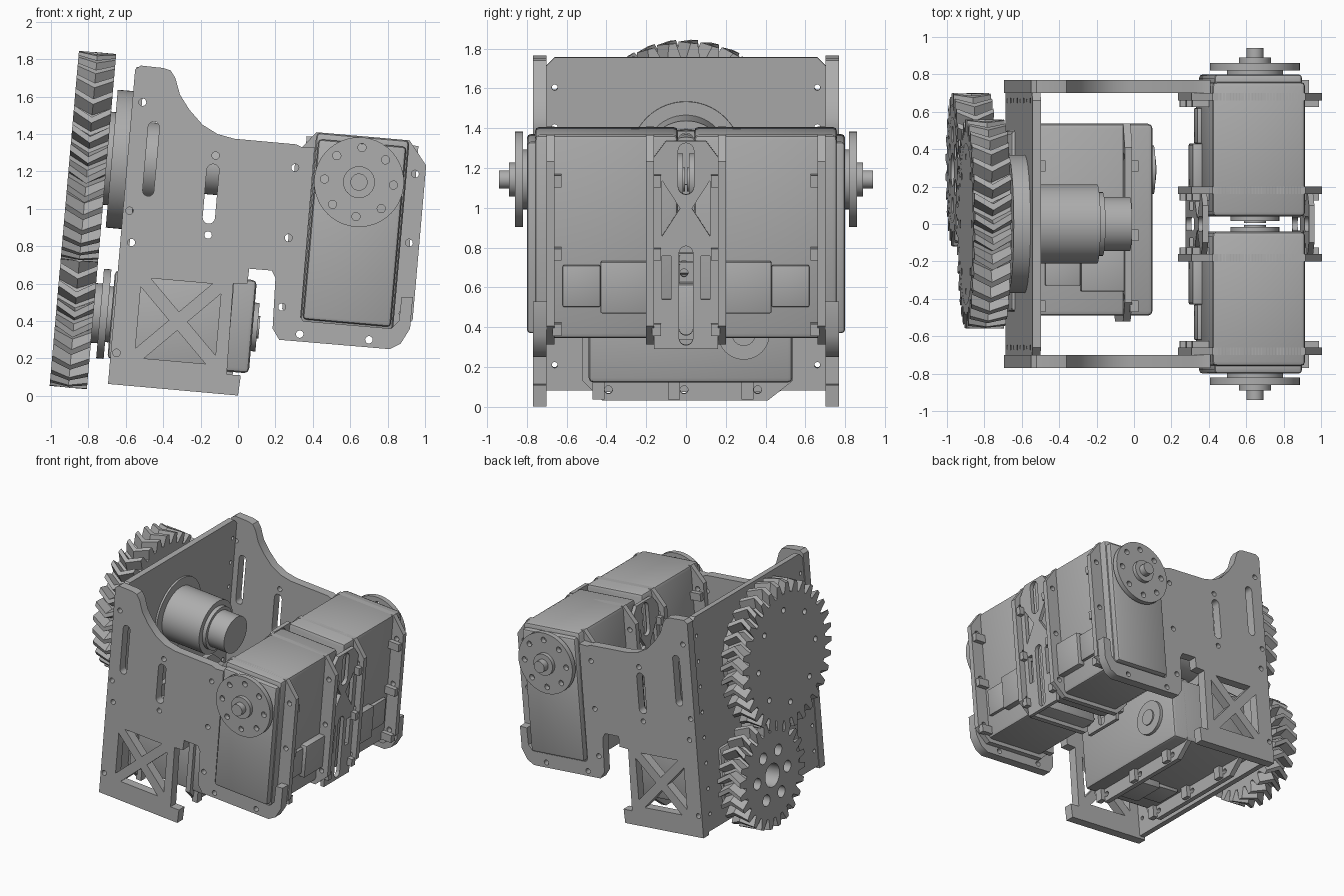
import bpy, bmesh
from math import sin, cos, pi, radians
from mathutils import Matrix, Vector

if "Cube" in bpy.data.objects:
    bpy.data.objects.remove(bpy.data.objects["Cube"], do_unlink=True)

GREY = bpy.data.materials.new("machined_grey")
GREY.use_nodes = True
GREY.diffuse_color = (0.42, 0.42, 0.42, 1)
GREY.node_tree.nodes["Principled BSDF"].inputs["Base Color"].default_value = (0.42, 0.42, 0.42, 1)

T = Matrix.Translation
TILT = radians(5)
BASE = T((-0.69, 0, 0.065)) @ Matrix.Rotation(TILT, 4, "Y")
FLIP = Matrix.Diagonal((1, -1, 1, 1))


def axes(x, y, z):
    return Matrix((x, y, z)).transposed().to_4x4()


ALONG_X = axes((0, 1, 0), (0, 0, 1), (1, 0, 0))   # profile in y-z, depth along x
ALONG_Y = Matrix.Rotation(pi / 2, 4, "X")         # profile in x-z, depth along -y


def finish(name, bm, frame):
    bm.transform(frame)
    bmesh.ops.remove_doubles(bm, verts=bm.verts, dist=1e-5)
    bmesh.ops.recalc_face_normals(bm, faces=bm.faces)
    me = bpy.data.meshes.new(name)
    bm.to_mesh(me)
    bm.free()
    me.materials.clear()
    me.materials.append(GREY)
    me.shade_smooth()
    me.set_sharp_from_angle(angle=radians(32))
    obj = bpy.data.objects.new(name, me)
    bpy.context.collection.objects.link(obj)
    return obj


def box(name, frame, lo, hi, bevel=0):
    bm = bmesh.new()
    bmesh.ops.create_cube(bm, size=1)
    lo, hi = Vector(lo), Vector(hi)
    size = hi - lo
    bm.transform(T((lo + hi) / 2) @ Matrix.Diagonal((*size, 1)))
    if bevel:
        bmesh.ops.bevel(bm, geom=bm.edges[:], offset=bevel, segments=2, affect="EDGES", profile=0.5)
    return finish(name, bm, frame)


def rod(name, frame, r, z0, z1, sides=48):
    bm = bmesh.new()
    bmesh.ops.create_cone(bm, cap_ends=True, segments=sides, radius1=r, radius2=r, depth=z1 - z0)
    bm.transform(T((0, 0, (z0 + z1) / 2)))
    return finish(name, bm, frame)


def circle(x, y, r, n=20):
    return [(x + r * cos(2 * pi * i / n), y + r * sin(2 * pi * i / n)) for i in range(n)]


def ring_holes(count, radius, r):
    return [circle(radius * cos(2 * pi * i / count), radius * sin(2 * pi * i / count), r, 14)
            for i in range(count)]


def slot(x, y, half_len, r, lean=0):
    """Upright slot with round ends, leaning to the right by an angle."""
    pts = [(r * cos(pi * i / 8), half_len - r + r * sin(pi * i / 8)) for i in range(9)]
    pts += [(-a, -b) for a, b in pts]
    return [(x + a * cos(lean) + b * sin(lean), y - a * sin(lean) + b * cos(lean)) for a, b in pts]


def plate(name, frame, loops, z0, z1):
    """Flat profile with holes, extruded from z0 to z1."""
    cu = bpy.data.curves.new(name, "CURVE")
    cu.dimensions, cu.fill_mode, cu.extrude = "2D", "BOTH", (z1 - z0) / 2
    for loop in loops:
        sp = cu.splines.new("POLY")
        sp.points.add(len(loop) - 1)
        for p, (x, y) in zip(sp.points, loop):
            p.co = (x, y, 0, 1)
        sp.use_cyclic_u = True
    tmp = bpy.data.objects.new(name, cu)
    me = bpy.data.meshes.new_from_object(tmp)
    bm = bmesh.new()
    bm.from_mesh(me)
    bpy.data.objects.remove(tmp)
    bpy.data.meshes.remove(me)
    bpy.data.curves.remove(cu)
    return finish(name, bm, frame @ T((0, 0, (z0 + z1) / 2)))


def gear(name, frame, teeth, r, depth, width, web_holes):
    """Herringbone rim plus a drilled web."""
    bm = bmesh.new()
    step = 2 * pi / teeth
    inner = r - depth - 0.05
    rows = []
    for z, twist in ((0, 0), (width / 2, 0.55), (width, 0)):
        row, core = [], []
        for i in range(teeth):
            for frac, rad in ((0, r - depth), (0.24, r - depth), (0.46, r), (0.78, r)):
                a = (i + frac + twist) * step
                row.append(bm.verts.new((rad * cos(a), rad * sin(a), z)))
                core.append(bm.verts.new((inner * cos(a), inner * sin(a), z)))
        rows.append((row, core))
    n = teeth * 4
    for i in range(n):
        j = (i + 1) % n
        for (r0, _), (r1, _) in zip(rows, rows[1:]):
            bm.faces.new((r0[i], r0[j], r1[j], r1[i]))
        for row, core in (rows[0], rows[2]):
            bm.faces.new((row[i], row[j], core[j], core[i]))
    finish(name + "_teeth", bm, frame)
    plate(name + "_web", frame, [circle(0, 0, inner + 0.002, 96)] + web_holes, 0.001, width - 0.001)


def servo(name, frame):
    """Output axis along +z, long side along y, origin on the output face."""
    box(name + "_case", frame, (-0.25, -0.50, -0.76), (0.25, 0.526, -0.04), 0.025)
    box(name + "_cover", frame, (-0.236, -0.477, -0.08), (0.236, 0.49, 0), 0.02)
    # mounting flanges with bolt tabs
    for tag, z in (("outer", -0.14), ("inner", -0.64)):
        rim = [(0.25, 0.526), (0.35, 0.40), (0.35, -0.43), (0.25, -0.53)]
        rim += [(-x, y) for x, y in reversed(rim)]
        holes = [circle(sx * 0.295, y, 0.02, 14) for sx in (-1, 1) for y in (0.35, -0.02, -0.40)]
        plate(f"{name}_{tag}_flange", frame, [rim] + holes, z, z + 0.04)
        for sx in (-1, 1):
            for y in (0.27, -0.10, -0.48):
                x0, x1 = sorted((sx * 0.25, sx * 0.34))
                box(f"{name}_{tag}_tab", frame, (x0, y, z - 0.035), (x1, y + 0.06, z + 0.01))
    # connector housings on both flanks
    for sx in (-1, 1):
        for y0, y1, z0, z1, out in ((-0.37, -0.11, -0.64, -0.37, 0.30), (-0.34, -0.13, -0.37, -0.18, 0.275)):
            x0, x1 = sorted((sx * 0.24, sx * out))
            box(name + "_connector", frame, (x0, y0, z0), (x1, y1, z1), 0.008)
    # output horn and rear idler
    axis = frame @ T((0, 0.28, 0))
    plate(name + "_horn", axis, [circle(0, 0, 0.24, 56)] + ring_holes(8, 0.185, 0.022), 0.02, 0.06)
    rod(name + "_horn_neck", axis, 0.15, -0.01, 0.025)
    rod(name + "_horn_hub", axis, 0.085, 0.05, 0.09, 32)
    rod(name + "_shaft", axis, 0.046, 0.08, 0.14, 24)
    rod(name + "_idler_ring", axis, 0.13, -0.785, -0.75)
    rod(name + "_idler_hub", axis, 0.06, -0.795, -0.77, 24)


# side plates: outline plus cut-outs, one per side
outline = [(-0.695, 0.064), (0, 0.002), (0.015, 0.11), (-0.06, 0.115), (-0.025, 0.60), (0.05, 0.60),
           (0.06, 0.68), (0.18, 0.67), (0.20, 0.63), (0.185, 0.36), (0.22, 0.30), (0.81, 0.25),
           (0.87, 0.28), (0.92, 0.36), (0.935, 0.53), (0.875, 0.53), (0.86, 0.40), (0.82, 0.36),
           (0.35, 0.40), (0.335, 0.42), (0.41, 1.33), (0.34, 1.33), (0.31, 1.345), (-0.02, 1.375),
           (-0.11, 1.40), (-0.19, 1.45), (-0.26, 1.53), (-0.31, 1.61), (-0.335, 1.70), (-0.36, 1.74),
           (-0.40, 1.753), (-0.52, 1.766), (-0.55, 1.745)]
cuts = [slot(-0.465, 1.267, 0.20, 0.03, TILT), slot(-0.145, 1.08, 0.16, 0.033, TILT)]
for x, z in ((-0.12, 1.285), (-0.16, 0.86), (0.305, 1.22), (0.27, 0.845), (0.235, 0.475),
             (0.33, 0.33), (0.70, 0.30), (-0.58, 0.99), (-0.51, 1.57), (-0.57, 0.82), (-0.65, 0.23)):
    cuts.append(circle(x, z, 0.02, 14))
for k in range(4):
    # triangular windows that leave a diagonal cross
    a = k * pi / 2 - TILT
    tri = [(0.05, 0), (0.215, 0.165), (0.215, -0.165)]
    cuts.append([(-0.32 + x * cos(a) - z * sin(a), 0.40 + x * sin(a) + z * cos(a)) for x, z in tri])
for name, y in (("front_side_plate", -0.735), ("back_side_plate", 0.735)):
    plate(name, T((0, y, 0)) @ ALONG_Y, [outline] + cuts, -0.035, 0.035)

# cross plate carrying the gears
edge = [(0.70, 0.02), (0.70, 1.66), (0.66, 1.70)]
edge += [(-y, z) for y, z in reversed(edge)]
bolts = [circle(s * 0.66, 0.15 + 0.2 * i, 0.015, 12) for s in (-1, 1) for i in range(8)]
plate("gear_plate", BASE @ ALONG_X, [edge] + bolts, 0.0, 0.045)

# large gear, its bearing and the encoder drum
drive = BASE @ T((0, 0, 1.20)) @ ALONG_X
gear("large_gear", drive @ T((0, 0, -0.315)), 32, 0.56, 0.08, 0.20, ring_holes(8, 0.36, 0.022))
rod("bearing_disc", drive, 0.37, -0.09, 0.0, 64)
rod("bearing_boss", drive, 0.25, -0.12, -0.08)
rod("drum_flange", drive, 0.28, 0.04, 0.06, 56)
rod("drum", drive, 0.212, 0.04, 0.39, 56)
rod("drum_collar", drive, 0.17, 0.38, 0.42)
rod("drum_tail", drive, 0.145, 0.41, 0.565)

# small gear on the lower servo
pinion = BASE @ T((0, 0.29, 0.37)) @ ALONG_X
gear("small_gear", pinion @ T((0, 0, -0.315)), 24, 0.41, 0.08, 0.20,
     [circle(0, 0, 0.09, 28)] + ring_holes(6, 0.19, 0.045))
rod("pinion_spacer", pinion, 0.16, -0.13, -0.07)

# three servos
low_frame = BASE @ T((-0.02, 0.01, 0.37)) @ axes((0, 0, 1), (0, 1, 0), (-1, 0, 0))
servo("lower_servo", low_frame)
tilted = T((0.6225, 0, 0.864)) @ Matrix.Rotation(TILT, 4, "Y")
front_frame = tilted @ T((0, -0.80, 0)) @ ALONG_Y
servo("front_servo", front_frame)
servo("back_servo", FLIP @ front_frame)

# cross-shaped brackets joining the two upper servos
half = [(0.05, 0.50), (0.10, 0.50), (0.16, 0.42), (0.16, -0.55), (0.10, -0.55)]
frame_loop = half + [(-y, z) for y, z in reversed(half)]
windows = [slot(0, 0.36, 0.13, 0.04), slot(0, -0.28, 0.25, 0.035)]
for s in (-1, 1):
    windows.append([(s * 0.12, 0.30), (s * 0.12, 0.02), (s * 0.03, 0.16)])
    windows.append([(s * 0.12, -0.08), (s * 0.12, -0.30), (s * 0.075, -0.30), (s * 0.075, -0.08)])
for name, u in (("outer_bracket", 0.27), ("inner_bracket", -0.30)):
    plate(name, tilted @ ALONG_X, [frame_loop] + windows, u, u + 0.03)
